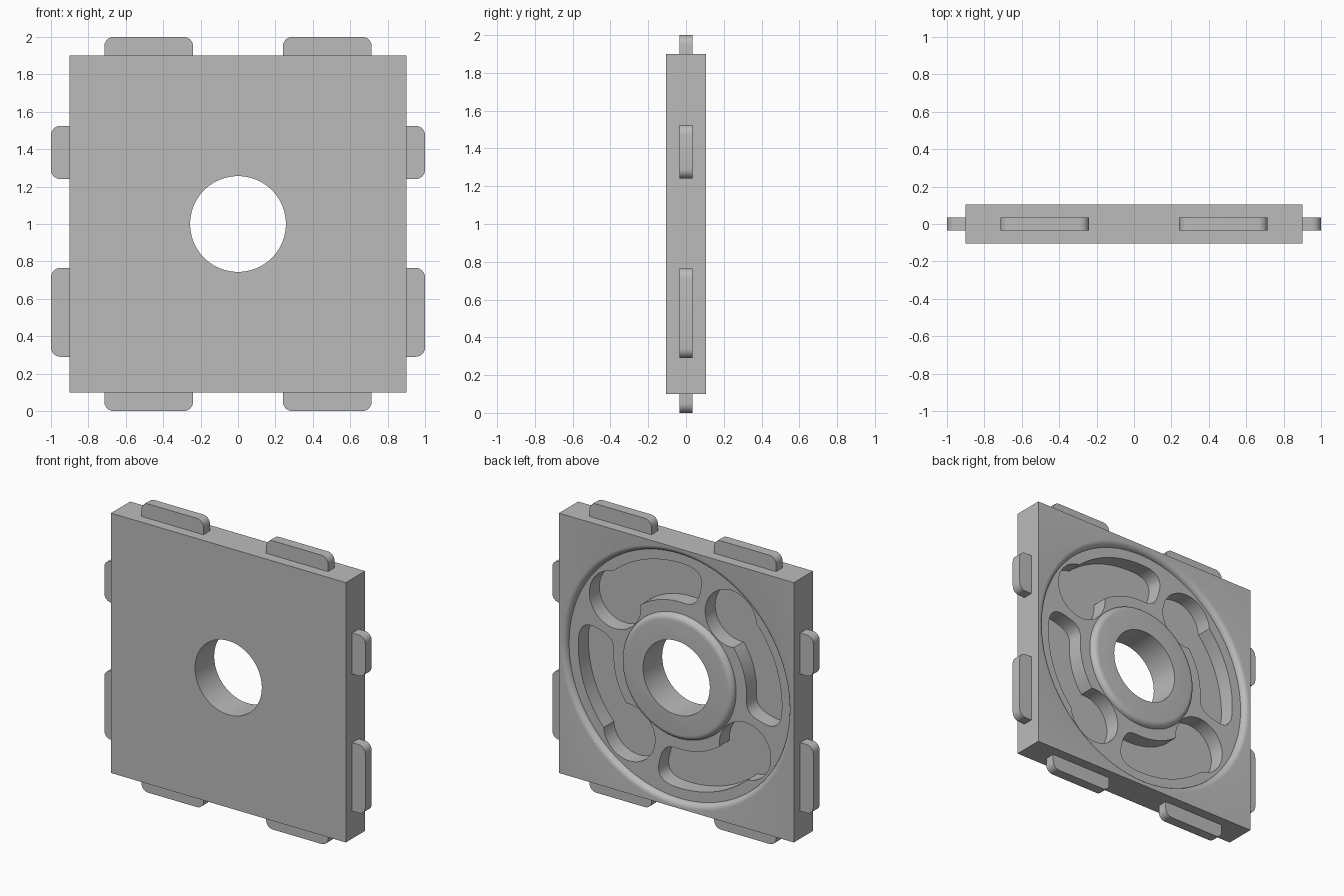
import bpy
import bmesh
from math import sin, cos, pi, radians, copysign
from mathutils import Matrix, Vector

if "Cube" in bpy.data.objects:
    bpy.data.objects.remove(bpy.data.objects["Cube"])

HALF, THICK = 0.9, 0.105        # plate half width and half thickness
FLOOR, POCKET = 0.065, -0.045   # recess floor and pocket floor, along y
HUB_R, RIM_R, ROUND = 0.43, 0.85, 0.04

grey = bpy.data.materials.new("plain_grey")
grey.use_nodes = True
grey.diffuse_color = (0.5, 0.5, 0.5, 1)
grey.node_tree.nodes["Principled BSDF"].inputs["Base Color"].default_value = (0.5, 0.5, 0.5, 1)


def make_object(name, bm):
    bmesh.ops.recalc_face_normals(bm, faces=bm.faces)
    mesh = bpy.data.meshes.new(name)
    bm.to_mesh(mesh)
    bm.free()
    mesh.materials.append(grey)
    obj = bpy.data.objects.new(name, mesh)
    bpy.context.collection.objects.link(obj)
    return obj


def prism(name, outline, y0, y1):
    """Extrude an (x, z) outline along y."""
    bm = bmesh.new()
    face = bm.faces.new([bm.verts.new((x, y0, z)) for x, z in outline])
    ext = bmesh.ops.extrude_face_region(bm, geom=[face])["geom"]
    verts = [v for v in ext if isinstance(v, bmesh.types.BMVert)]
    bmesh.ops.translate(bm, verts=verts, vec=(0, y1 - y0, 0))
    return make_object(name, bm)


def lathe(name, profile, steps):
    """Revolve a closed (radius, y) profile around the hole axis."""
    bm = bmesh.new()
    rings = []
    for i in range(steps):
        a = 2 * pi * i / steps
        rings.append([bm.verts.new((r * cos(a), y, 1 + r * sin(a))) for r, y in profile])
    n = len(profile)
    for i in range(steps):
        a, b = rings[i], rings[(i + 1) % steps]
        for j in range(n):
            k = (j + 1) % n
            bm.faces.new((a[j], a[k], b[k], b[j]))
    return make_object(name, bm)


def circle(cx, cz, r, steps):
    return [(cx + r * cos(2 * pi * i / steps), cz + r * sin(2 * pi * i / steps)) for i in range(steps)]


def polar(r, degrees):
    return r * cos(radians(degrees)), 1 + r * sin(radians(degrees))


def soft(v):
    return copysign(abs(v) ** 0.7, v)


def cut(target, cutter):
    cutter.hide_render = True
    mod = target.modifiers.new("cut", 'BOOLEAN')
    mod.operation = 'DIFFERENCE'
    mod.solver = 'EXACT'
    mod.object = cutter
    bpy.context.view_layer.update()
    graph = bpy.context.evaluated_depsgraph_get()
    result = bpy.data.meshes.new_from_object(target.evaluated_get(graph))
    target.modifiers.clear()
    target.data = result
    bpy.data.objects.remove(cutter)


# Square plate with a round through hole
plate = prism("plate", [(-HALF, 1 - HALF), (HALF, 1 - HALF), (HALF, 1 + HALF), (-HALF, 1 + HALF)],
              -THICK, THICK)
cut(plate, prism("hole_cutter", circle(0, 1, 0.256, 96), -0.3, 0.3))

# Ring-shaped recess in the back, with rounded hub and rim edges
arc = [radians(15 * i) for i in range(7)]
profile = [(HUB_R - ROUND, THICK + 0.02)]
profile += [(HUB_R - ROUND + ROUND * sin(t), FLOOR + ROUND * cos(t)) for t in arc]
profile += [(RIM_R + ROUND - ROUND * cos(t), FLOOR + ROUND * sin(t)) for t in arc]
profile += [(RIM_R + ROUND, THICK + 0.02)]
cut(plate, lathe("recess_cutter", profile, 120))

# Four swirling pockets: a round head with a curved arm
for quarter in range(4):
    turn = 90 * quarter
    cx, cz = polar(0.632, 38 + turn)
    cut(plate, prism("pocket_head_cutter", circle(cx, cz, 0.197, 48), POCKET, 0.2))
    mid, half = 0.645, 0.135
    arm = [polar(mid - half, a + turn) for a in range(40, 92, 4)]
    for i in range(25):
        t = -pi / 2 + pi * i / 24
        arm.append(polar(mid + half * soft(sin(t)), 92 + 12 * soft(max(cos(t), 0)) + turn))
    arm += [polar(mid + half, a + turn) for a in range(88, 39, -4)]
    cut(plate, prism("pocket_arm_cutter", arm, POCKET, 0.2))


# Edge tabs with rounded outer corners
def tab(name, start, end, side):
    """Tab spanning start..end along an edge; side is its outward (x, z) direction."""
    r, out, root = 0.05, 1.0, HALF - 0.02
    pts = [(start, root)]
    pts += [(start + r - r * cos(t), out - r + r * sin(t)) for t in arc]
    pts += [(end - r + r * sin(t), out - r + r * cos(t)) for t in arc]
    pts += [(end, root)]
    sx, sz = side
    outline = [(t * sx, 1 + s) if sx else (s, 1 + t * sz) for s, t in pts]
    return prism(name, outline, -0.035, 0.035)


parts = [plate]
for word, sign in (("left", 1), ("right", -1)):
    parts.append(tab(word + "_lower_tab", -0.71, -0.235, (sign, 0)))
    parts.append(tab(word + "_upper_tab", 0.24, 0.525, (sign, 0)))
    span = sorted((0.24 * sign, 0.715 * sign))
    parts.append(tab("top_" + word + "_tab", *span, (0, 1)))
    parts.append(tab("bottom_" + word + "_tab", *span, (0, -1)))

# Smooth the curved walls, keep the edges sharp
bpy.ops.object.select_all(action='DESELECT')
for obj in parts:
    obj.select_set(True)
bpy.context.view_layer.objects.active = plate
bpy.ops.object.shade_smooth_by_angle(angle=radians(30))
